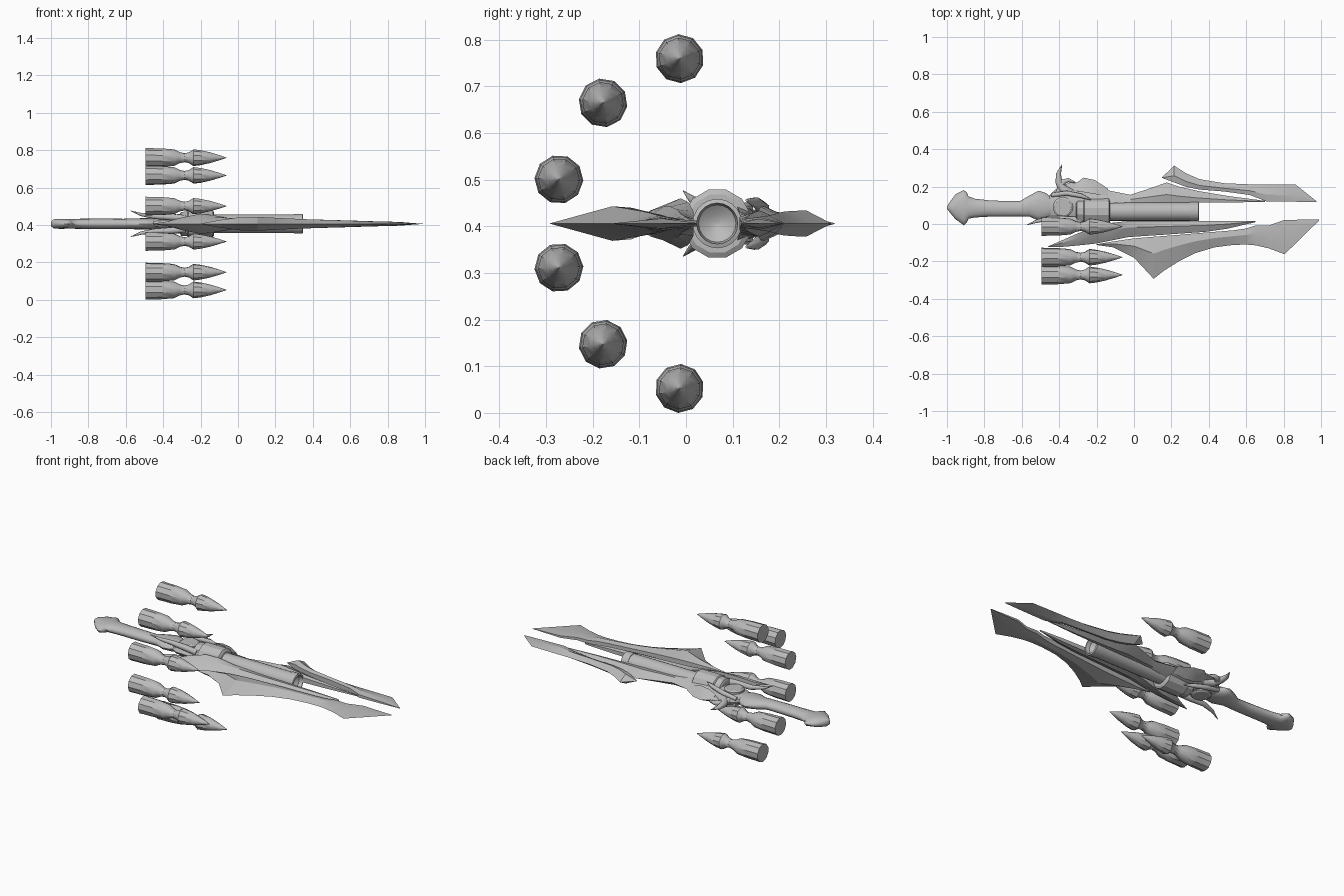
import bpy, bmesh, math
from mathutils import Vector

ZC = 0.406          # height of the weapon's centre plane
AXIS_Y = 0.067      # barrel axis
grey = bpy.data.materials.new("steel grey")
grey.diffuse_color = (0.5, 0.5, 0.5, 1)


def loft(name, rings, angle=35):
    """Skin a row of equal rings, capping both ends."""
    bm = bmesh.new()
    rows = [[bm.verts.new(p) for p in ring] for ring in rings]
    n = len(rows[0])
    for a, b in zip(rows, rows[1:]):
        for i in range(n):
            j = (i + 1) % n
            bm.faces.new((a[i], a[j], b[j], b[i]))
    bm.faces.new(rows[0])
    bm.faces.new(rows[-1])
    bmesh.ops.remove_doubles(bm, verts=bm.verts, dist=0.0002)
    bmesh.ops.recalc_face_normals(bm, faces=bm.faces)
    me = bpy.data.meshes.new(name)
    bm.to_mesh(me)
    bm.free()
    me.materials.append(grey)
    ob = bpy.data.objects.new(name, me)
    bpy.context.collection.objects.link(ob)
    bpy.ops.object.select_all(action='DESELECT')
    ob.select_set(True)
    bpy.context.view_layer.objects.active = ob
    bpy.ops.object.shade_smooth_by_angle(angle=math.radians(angle))
    return ob


def lathe(name, profile, y, z, sides, phase=0.0, angle=35):
    """Turn (x, radius) pairs around a line parallel to x."""
    turn = [phase + math.tau * i / sides for i in range(sides)]
    return loft(name, [[(x, y + r * math.cos(t), z + r * math.sin(t)) for t in turn]
                       for x, r in profile], angle)


def blade(name, sections, ridge=0.6):
    """Sections: x, cutting edge y, inner edge y, ridge half height, inner half height."""
    rings = []
    for x, out, inn, h, hi in sections:
        m = out + (inn - out) * ridge
        rings.append([(x, out, ZC), (x, m, ZC + h), (x, inn, ZC + hi),
                      (x, inn, ZC - hi), (x, m, ZC - h)])
    return loft(name, rings, 20)


def horn(name, pts, sides=8):
    """Tapered tube through (x, y, z, radius) points."""
    rings = []
    for i, p in enumerate(pts):
        a, b = pts[max(i - 1, 0)], pts[min(i + 1, len(pts) - 1)]
        d = (Vector(b[:3]) - Vector(a[:3])).normalized()
        u = d.cross(Vector((0.1, 0.3, 1))).normalized()
        v = d.cross(u)
        rings.append([Vector(p[:3]) + p[3] * (u * math.cos(t) + v * math.sin(t))
                      for t in (math.tau * k / sides for k in range(sides))])
    return loft(name, rings, 50)


# Six floating bolts on a half circle
bolt = [(-0.495, 0.0525), (-0.48, 0.051), (-0.41, 0.050), (-0.34, 0.044), (-0.31, 0.029),
        (-0.285, 0.024), (-0.262, 0.029), (-0.238, 0.045), (-0.20, 0.040),
        (-0.15, 0.029), (-0.10, 0.014), (-0.062, 0.001)]
for i in range(6):
    a = math.radians(75 - 30 * i)
    lathe(f"bolt_{i + 1}", bolt, 0.081 - 0.366 * math.cos(a),
          ZC + 0.366 * math.sin(a), 10, a + math.pi / 10)

# Grip and pommel: x, centre y, half width, half height
grip = [(-1.0, 0.087, 0.006, 0.012), (-0.985, 0.09, 0.028, 0.024), (-0.955, 0.092, 0.066, 0.027),
        (-0.91, 0.087, 0.094, 0.026), (-0.895, 0.088, 0.082, 0.026), (-0.885, 0.088, 0.060, 0.026),
        (-0.85, 0.085, 0.050, 0.027), (-0.78, 0.083, 0.044, 0.028), (-0.70, 0.081, 0.042, 0.028),
        (-0.61, 0.081, 0.041, 0.027), (-0.56, 0.096, 0.056, 0.029), (-0.51, 0.098, 0.080, 0.030),
        (-0.47, 0.095, 0.070, 0.030), (-0.44, 0.09, 0.050, 0.027)]
loft("grip", [[(x, y + w * math.cos(t), ZC + h * math.sin(t))
               for t in (math.tau * k / 16 for k in range(16))] for x, y, w, h in grip], 40)

# Guard body joining grip, hub and drum
guard = [(-0.47, 0.09, 0.045, 0.022), (-0.42, 0.10, 0.085, 0.030), (-0.36, 0.105, 0.092, 0.032),
         (-0.30, 0.10, 0.085, 0.036), (-0.26, 0.08, 0.06, 0.036)]
loft("guard_body", [[(x, y + w * math.cos(t), ZC + h * math.sin(t))
                     for t in (math.tau * k / 12 for k in range(12))] for x, y, w, h in guard], 30)

# Round hub through the guard
loft("guard_hub", [[(-0.38 + r * math.cos(t), 0.09 + r * math.sin(t), ZC + z)
                    for t in (math.tau * k / 20 for k in range(20))]
                   for r, z in ((0.044, -0.045), (0.054, -0.038), (0.054, 0.038), (0.044, 0.045))])

# Curled horns on the guard
horn("upper_horn", [(-0.34, 0.16, ZC, 0.030), (-0.385, 0.19, ZC, 0.026), (-0.402, 0.225, ZC, 0.019),
                    (-0.403, 0.27, ZC, 0.013), (-0.385, 0.318, ZC, 0.001)])
horn("upper_spur", [(-0.40, 0.17, ZC, 0.020), (-0.38, 0.225, ZC, 0.017),
                    (-0.35, 0.235, ZC, 0.012), (-0.31, 0.22, ZC, 0.002)])
for side, s in (("top", 1), ("bottom", -1)):
    horn(f"{side}_claw", [(-0.28, 0.02, ZC + s * 0.030, 0.018), (-0.36, 0.025, ZC + s * 0.036, 0.018),
                          (-0.45, 0.03, ZC + s * 0.040, 0.014), (-0.52, 0.015, ZC + s * 0.050, 0.009),
                          (-0.575, -0.006, ZC + s * 0.070, 0.001)])
    horn(f"{side}_strut", [(-0.44, 0.155, ZC + s * 0.015, 0.012), (-0.36, 0.165, ZC + s * 0.033, 0.014),
                           (-0.28, 0.15, ZC + s * 0.045, 0.012), (-0.23, 0.13, ZC + s * 0.05, 0.003)])

# Drum, raised collar and hollow barrel
lathe("drum", [(-0.31, 0.055), (-0.305, 0.066), (-0.27, 0.068), (-0.265, 0.075), (-0.135, 0.075),
               (-0.128, 0.064), (-0.128, 0.045)], AXIS_Y, ZC, 12, math.pi / 12, 25)
lathe("barrel", [(-0.2, 0.05), (0.30, 0.05), (0.30, 0.053), (0.345, 0.053), (0.348, 0.044),
                 (0.325, 0.040), (0.31, 0.02), (0.305, 0.001)], AXIS_Y, ZC, 20)

# Lower blade: sweeping outer edge and slim inner rail
blade("lower_outer_blade", [
    (-0.20, -0.112, -0.108, 0.001, 0.001), (-0.11, -0.125, -0.093, 0.018, 0.012),
    (0.0, -0.18, -0.077, 0.034, 0.020), (0.105, -0.293, -0.068, 0.037, 0.022),
    (0.16, -0.25, -0.064, 0.034, 0.021), (0.24, -0.20, -0.058, 0.030, 0.020),
    (0.33, -0.155, -0.050, 0.026, 0.018), (0.43, -0.125, -0.042, 0.022, 0.015),
    (0.53, -0.112, -0.034, 0.019, 0.013), (0.60, -0.110, -0.024, 0.017, 0.011),
    (0.65, -0.114, -0.008, 0.015, 0.010), (0.72, -0.13, -0.008, 0.013, 0.008),
    (0.805, -0.162, 0.022, 0.011, 0.006), (0.99, 0.019, 0.024, 0.001, 0.001)])
blade("lower_inner_blade", [
    (-0.46, -0.122, -0.120, 0.001, 0.001), (-0.38, -0.122, -0.085, 0.012, 0.010),
    (-0.30, -0.115, -0.050, 0.028, 0.034), (-0.20, -0.104, -0.012, 0.036, 0.054),
    (-0.13, -0.090, 0.005, 0.036, 0.046), (-0.03, -0.070, 0.016, 0.030, 0.026),
    (0.15, -0.058, 0.016, 0.024, 0.016), (0.38, -0.042, 0.016, 0.018, 0.012),
    (0.50, -0.025, 0.016, 0.014, 0.010), (0.65, 0.010, 0.016, 0.004, 0.004)])

# Upper blade: rail along the barrel and separate outer tip
blade("upper_inner_blade", [
    (-0.37, 0.21, 0.14, 0.004, 0.010), (-0.34, 0.222, 0.12, 0.016, 0.024),
    (-0.25, 0.222, 0.11, 0.024, 0.040), (-0.13, 0.178, 0.11, 0.024, 0.036),
    (-0.02, 0.156, 0.115, 0.022, 0.024), (0.06, 0.182, 0.115, 0.026, 0.020),
    (0.175, 0.222, 0.115, 0.028, 0.018), (0.24, 0.20, 0.115, 0.025, 0.016),
    (0.35, 0.175, 0.115, 0.020, 0.014), (0.50, 0.150, 0.115, 0.014, 0.010),
    (0.70, 0.124, 0.118, 0.003, 0.003)])
blade("upper_outer_blade", [
    (0.150, 0.250, 0.246, 0.001, 0.001), (0.215, 0.312, 0.222, 0.028, 0.018),
    (0.28, 0.270, 0.198, 0.027, 0.018), (0.35, 0.240, 0.184, 0.025, 0.017),
    (0.48, 0.218, 0.174, 0.021, 0.014), (0.62, 0.212, 0.155, 0.017, 0.011),
    (0.71, 0.212, 0.120, 0.014, 0.009), (0.865, 0.210, 0.119, 0.010, 0.005),
    (0.976, 0.122, 0.118, 0.001, 0.001)])

# Small fin beside the drum
blade("upper_fin", [(-0.32, 0.21, 0.18, 0.012, 0.02), (-0.27, 0.248, 0.17, 0.022, 0.036),
                    (-0.21, 0.235, 0.16, 0.022, 0.036), (-0.14, 0.19, 0.15, 0.01, 0.02)])
